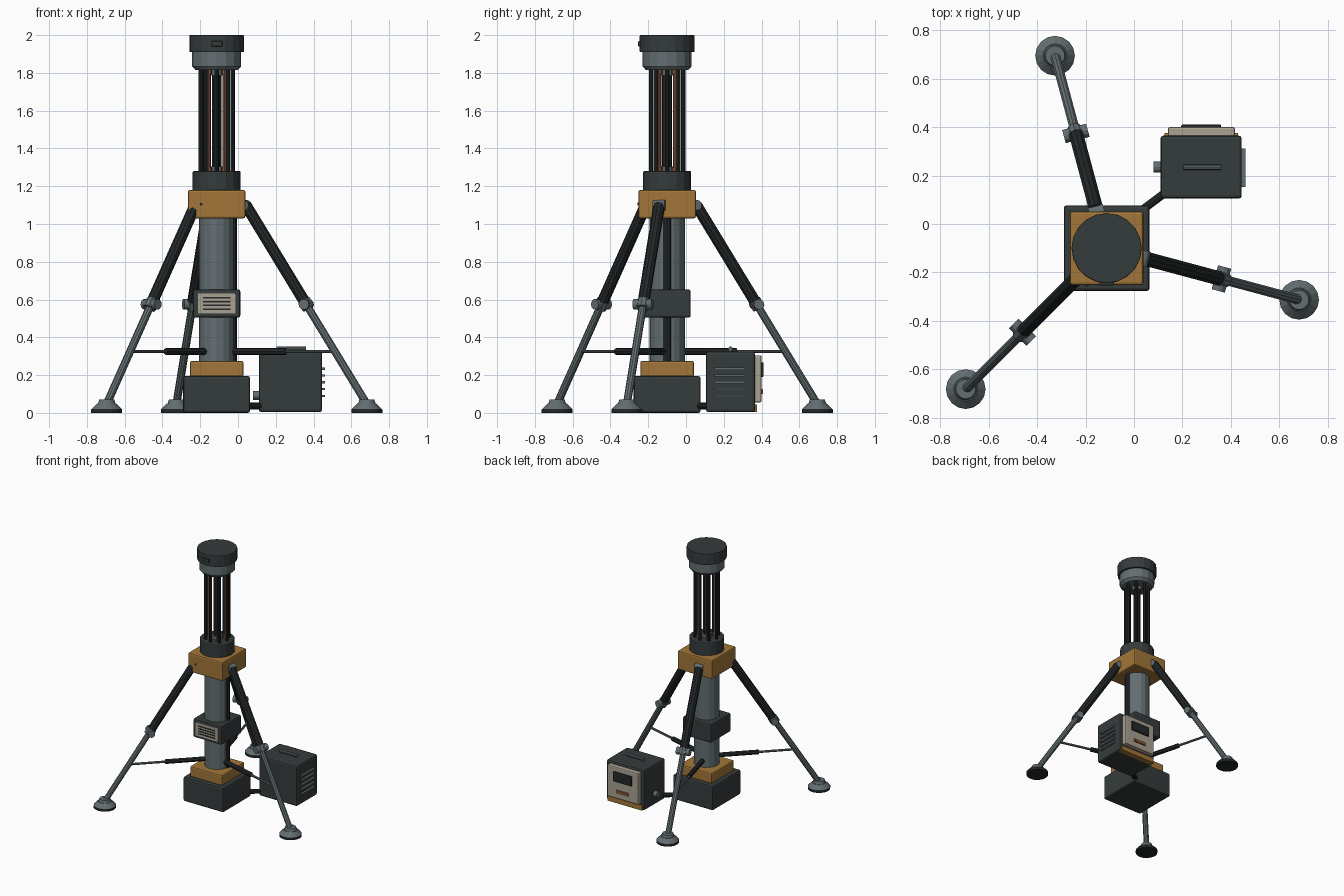
import bpy
from math import cos, sin, pi, radians
from mathutils import Vector

cube = bpy.data.objects.get("Cube")
if cube:
    bpy.data.objects.remove(cube, do_unlink=True)


def material(name, r, g, b):
    m = bpy.data.materials.new(name)
    m.use_nodes = True
    m.diffuse_color = (r, g, b, 1)
    m.node_tree.nodes["Principled BSDF"].inputs["Base Color"].default_value = (r, g, b, 1)
    return m


SLATE = material("dark slate", 0.036, 0.044, 0.045)
BLACK = material("near black", 0.017, 0.021, 0.022)
STEEL = material("steel grey", 0.125, 0.155, 0.165)
OCHRE = material("ochre", 0.36, 0.18, 0.04)
CREAM = material("warm cream", 0.4, 0.36, 0.29)
COPPER = material("copper", 0.24, 0.09, 0.04)

CX, CY = -0.113, -0.1   # tower axis


def finish(obj, name, mat, bevel=0):
    obj.name = name
    obj.data.materials.append(mat)
    if bevel:
        mod = obj.modifiers.new("Bevel", "BEVEL")
        mod.width = bevel
        mod.segments = 2
    return obj


def box(name, mat, lo, hi, bevel=0):
    """Box between two opposite corners."""
    lo, hi = Vector(lo), Vector(hi)
    bpy.ops.mesh.primitive_cube_add(size=1, location=(lo + hi) / 2)
    obj = bpy.context.object
    obj.scale = hi - lo
    bpy.ops.object.transform_apply(location=False, rotation=False, scale=True)
    return finish(obj, name, mat, bevel)


def tower_box(name, mat, half, z0, z1, bevel):
    return box(name, mat, (CX - half, CY - half, z0), (CX + half, CY + half, z1), bevel)


def tube(name, mat, a, b, r1, r2=None, sides=12, bevel=0):
    """Cylinder or cone frustum from point a to point b."""
    a, b = Vector(a), Vector(b)
    axis = b - a
    bpy.ops.mesh.primitive_cone_add(vertices=sides, radius1=r1, radius2=r1 if r2 is None else r2,
                                    depth=axis.length, location=(a + b) / 2)
    obj = bpy.context.object
    obj.rotation_mode = "QUATERNION"
    obj.rotation_quaternion = axis.to_track_quat("Z", "Y")
    return finish(obj, name, mat, bevel)


def post(name, mat, z0, z1, r1, r2=None, sides=16, dx=0, dy=0, bevel=0):
    x, y = CX + dx, CY + dy
    return tube(name, mat, (x, y, z0), (x, y, z1), r1, r2, sides, bevel)


# Tower base, column and leg hub
tower_box("base_box", SLATE, 0.177, 0, 0.195, 0.012)
tower_box("base_cap", OCHRE, 0.142, 0.19, 0.275, 0.01)
post("column", STEEL, 0.27, 1.04, 0.094)
post("column_conduit", BLACK, 0.27, 1.04, 0.022, sides=8, dx=0.085)
tower_box("leg_hub", OCHRE, 0.152, 1.03, 1.18, 0.01)
tube("hub_screw", BLACK, (CX - 0.082, CY - 0.15, 1.105), (CX - 0.082, CY - 0.156, 1.105), 0.008)

# Control box wrapped around the column
tower_box("control_box", SLATE, 0.125, 0.505, 0.653, 0.01)
front = CY - 0.125
box("control_panel", CREAM, (CX - 0.1, front - 0.008, 0.525), (CX + 0.1, front + 0.005, 0.633), 0.004)
for i in range(4):
    z = 0.549 + i * 0.02
    box("control_slot", BLACK, (CX - 0.072, front - 0.011, z - 0.004), (CX + 0.072, front, z + 0.004))

# Open cage head
post("head_collar", SLATE, 1.175, 1.28, 0.127, bevel=0.006)
post("cage_core", BLACK, 1.27, 1.83, 0.027, sides=10)
post("lower_core_ring", STEEL, 1.28, 1.305, 0.038, sides=12)
post("upper_core_ring", STEEL, 1.785, 1.82, 0.038, sides=12)
for i in range(8):
    a = i * pi / 4
    post("cage_bar", BLACK, 1.27, 1.83, 0.0115, sides=8, dx=0.085 * cos(a), dy=0.085 * sin(a))
for i in range(4):
    a = pi / 4 + i * pi / 2
    dx, dy = 0.06 * cos(a), 0.06 * sin(a)
    post("copper_rod", COPPER, 1.27, 1.83, 0.012, sides=8, dx=dx, dy=dy)
    for z in (1.28, 1.795):
        post("rod_socket", COPPER, z, z + 0.02, 0.018, sides=8, dx=dx, dy=dy)
post("head_ring_taper", STEEL, 1.815, 1.835, 0.112, 0.13)
post("head_ring", STEEL, 1.835, 1.915, 0.13)
post("head_cap", SLATE, 1.91, 2.0, 0.145, sides=20, bevel=0.004)
box("cap_latch", SLATE, (CX - 0.03, CY - 0.153, 1.94), (CX + 0.03, CY - 0.13, 1.968), 0.004)

# Three telescopic legs with feet and spreader struts
TOP, FOOT = (0.16, 1.1), (0.815, 0.06)
for angle in (-15, 105, 225):
    a = radians(angle)
    out, side = Vector((cos(a), sin(a), 0)), Vector((-sin(a), cos(a), 0))

    def at(r, z):
        return Vector((CX, CY, z)) + out * r

    def along(t):
        return at(TOP[0] + (FOOT[0] - TOP[0]) * t, TOP[1] + (FOOT[1] - TOP[1]) * t)

    tube("upper_leg", BLACK, along(0), along(0.51), 0.031, sides=10)
    tube("lower_leg", STEEL, along(0.49), along(1), 0.021, sides=10)
    knee, pivot = along(0.505), at(0.155, 1.1)
    tube("leg_collar", STEEL, along(0.485), along(0.525), 0.035, sides=10)
    tube("knee_pin", STEEL, knee - side * 0.051, knee + side * 0.051, 0.028)
    tube("hub_pin", STEEL, pivot - side * 0.032, pivot + side * 0.032, 0.027)
    tube("foot_pad", BLACK, at(0.823, 0), at(0.823, 0.018), 0.082, sides=16)
    tube("foot_body", STEEL, at(0.823, 0.018), at(0.823, 0.05), 0.082, 0.05, sides=16)
    tube("foot_socket", STEEL, at(0.823, 0.05), at(0.823, 0.07), 0.046, 0.04, sides=16)
    tube("spreader_sleeve", BLACK, at(0.085, 0.325), at(0.38, 0.325), 0.018, sides=8)
    tube("spreader_rod", STEEL, at(0.37, 0.325), at(0.652, 0.325), 0.009, sides=8)

# Power unit beside the tower
box("power_unit", SLATE, (0.11, 0.105, 0.005), (0.445, 0.365, 0.325), 0.012)
box("power_unit_sill", OCHRE, (0.125, 0.33, 0.004), (0.43, 0.376, 0.045), 0.004)
box("rear_panel", CREAM, (0.14, 0.355, 0.055), (0.417, 0.4, 0.305), 0.008)
box("rear_screen", BLACK, (0.195, 0.39, 0.19), (0.36, 0.411, 0.268), 0.006)
box("rear_plate", COPPER, (0.225, 0.39, 0.1), (0.335, 0.408, 0.126), 0.004)
for i in range(5):
    z = 0.09 + i * 0.036
    box("side_louvre", STEEL, (0.44, 0.152, z - 0.006), (0.461, 0.312, z + 0.006))
tube("side_knob", STEEL, (0.08, 0.235, 0.092), (0.115, 0.235, 0.092), 0.023)
tube("carry_handle", STEEL, (0.205, 0.235, 0.34), (0.36, 0.235, 0.34), 0.012, sides=10)
for x in (0.22, 0.345):
    tube("handle_foot", STEEL, (x, 0.235, 0.32), (x, 0.235, 0.342), 0.01, sides=8)
tube("power_cable", BLACK, (0.03, 0.055, 0.036), (0.15, 0.145, 0.036), 0.018, sides=10)
